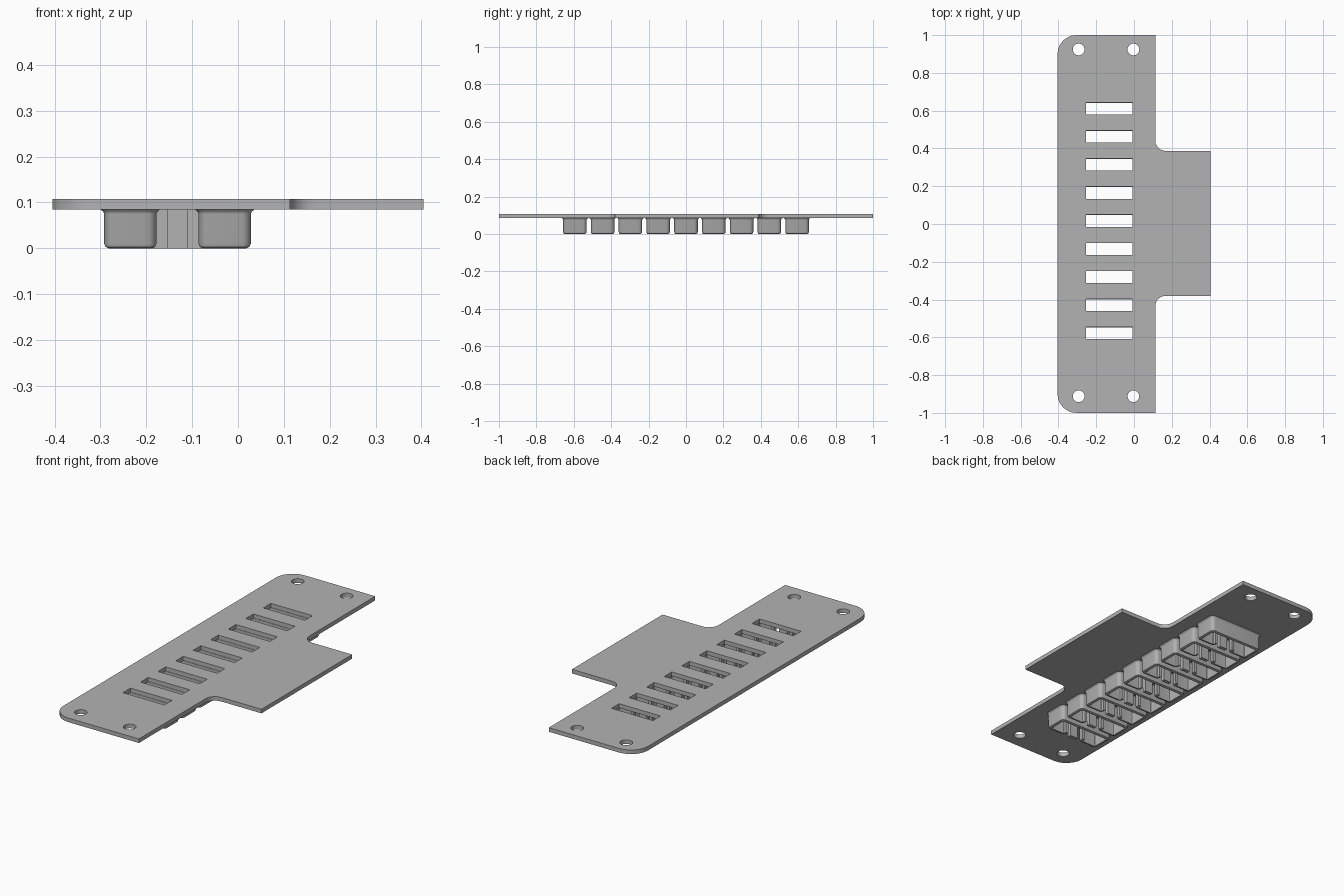
import bpy, bmesh, math
from mathutils import Vector

old = bpy.data.objects.get("Cube")
if old:
    bpy.data.objects.remove(old, do_unlink=True)

grey = bpy.data.materials.new("plain_grey")
grey.use_nodes = True
COLOUR = (0.45, 0.45, 0.45, 1)
grey.diffuse_color = COLOUR
grey.node_tree.nodes["Principled BSDF"].inputs["Base Color"].default_value = COLOUR

PLATE_BOTTOM, PLATE_TOP = 0.085, 0.107
MID_X = -0.132          # centre line of the slots and sleeves
COUNT, PITCH = 9, 0.1485


def rounded(corners, steps=6):
    """Turn (x, y, radius) corners into a list of points with right-angle fillets."""
    path = []
    for i, (x, y, r) in enumerate(corners):
        p = Vector((x, y))
        if r == 0:
            path.append(p)
            continue
        a = (Vector(corners[i - 1][:2]) - p).normalized() * r
        b = (Vector(corners[(i + 1) % len(corners)][:2]) - p).normalized() * r
        for k in range(steps + 1):
            t = math.pi / 2 * k / steps
            path.append(p + a * (1 - math.sin(t)) + b * (1 - math.cos(t)))
    return path


def finish(obj):
    obj.data.materials.clear()
    obj.data.materials.append(grey)
    bpy.ops.object.select_all(action='DESELECT')
    obj.select_set(True)
    bpy.context.view_layer.objects.active = obj
    bpy.ops.object.shade_smooth_by_angle(angle=math.radians(35))


def mesh_object(name, bm):
    bmesh.ops.recalc_face_normals(bm, faces=bm.faces)
    mesh = bpy.data.meshes.new(name)
    bm.to_mesh(mesh)
    bm.free()
    obj = bpy.data.objects.new(name, mesh)
    bpy.context.collection.objects.link(obj)
    finish(obj)
    return obj


# Plate: outline with slots and round holes, filled and extruded
outline = rounded([(-0.405, -1, 0.1), (0.113, -1, 0), (0.113, -0.38, 0.055), (0.405, -0.38, 0),
                   (0.405, 0.387, 0), (0.113, 0.387, 0.055), (0.113, 1, 0), (-0.405, 1, 0.1)])
loops = [outline]
for i in range(COUNT):
    y = 0.017 + (i - COUNT // 2) * PITCH
    loops.append([Vector((MID_X + sx * 0.123, y + sy * 0.032))
                  for sx, sy in ((-1, -1), (-1, 1), (1, 1), (1, -1))])
for hx in (-0.293, -0.003):
    for hy in (-0.912, 0.924):
        loops.append([Vector((hx + 0.031 * math.cos(a), hy + 0.031 * math.sin(a)))
                      for a in (-math.tau * k / 32 for k in range(32))])

curve = bpy.data.curves.new("plate", 'CURVE')
curve.dimensions = '2D'
curve.fill_mode = 'BOTH'
curve.extrude = (PLATE_TOP - PLATE_BOTTOM) / 2
for loop in loops:
    spline = curve.splines.new('POLY')
    spline.points.add(len(loop) - 1)
    spline.use_cyclic_u = True
    for point, p in zip(spline.points, loop):
        point.co = (p.x, p.y, 0, 1)
plate = bpy.data.objects.new("plate", curve)
plate.location.z = (PLATE_TOP + PLATE_BOTTOM) / 2
bpy.context.collection.objects.link(plate)
bpy.ops.object.select_all(action='DESELECT')
plate.select_set(True)
bpy.context.view_layer.objects.active = plate
bpy.ops.object.convert(target='MESH')
finish(bpy.context.view_layer.objects.active)

# Sleeve: filleted wall section swept round an open rectangle with a gap in front
HALF_X, HALF_Y, GAP, R = 0.16, 0.063, 0.046, 0.02
section = [(-0.016, PLATE_BOTTOM), (-0.016, 0), (-0.01, 0), (-0.003, 0.003), (0, 0.01),
           (0, 0.075), (0.002, 0.08), (0.008, PLATE_BOTTOM)]
path = rounded([(GAP, 0.034 - HALF_Y, 0), (GAP, -HALF_Y, R), (HALF_X, -HALF_Y, R),
                (HALF_X, HALF_Y, R), (-HALF_X, HALF_Y, R), (-HALF_X, -HALF_Y, R),
                (-GAP, -HALF_Y, R), (-GAP, 0.034 - HALF_Y, 0)])


def make_sleeve():
    bm = bmesh.new()
    rings = []
    last = len(path) - 1
    for i, p in enumerate(path):
        d = (path[min(i + 1, last)] - path[max(i - 1, 0)]).normalized()
        out = Vector((d.y, -d.x))
        rings.append([bm.verts.new((*(p + out * o), z)) for o, z in section])
    n = len(section)
    for a, b in zip(rings, rings[1:]):
        for k in range(n):
            bm.faces.new((a[k], a[(k + 1) % n], b[(k + 1) % n], b[k]))
    bm.faces.new(rings[0])
    bm.faces.new(rings[-1])
    return mesh_object("sleeve", bm)


# Post: small upright bar standing in the gap of each sleeve
def make_post():
    bm = bmesh.new()
    bmesh.ops.create_cube(bm, size=1)
    bmesh.ops.scale(bm, vec=(0.046, 0.02, PLATE_BOTTOM), verts=bm.verts)
    bmesh.ops.translate(bm, vec=(0, 0.014 - HALF_Y, PLATE_BOTTOM / 2), verts=bm.verts)
    return mesh_object("post", bm)


for part in (make_sleeve(), make_post()):
    for i in range(COUNT):
        copy = part if i == 0 else part.copy()
        if i:
            bpy.context.collection.objects.link(copy)
            copy.name = f"{part.name}_{i + 1}"
        copy.location = (MID_X, (i - COUNT // 2) * PITCH, 0)
